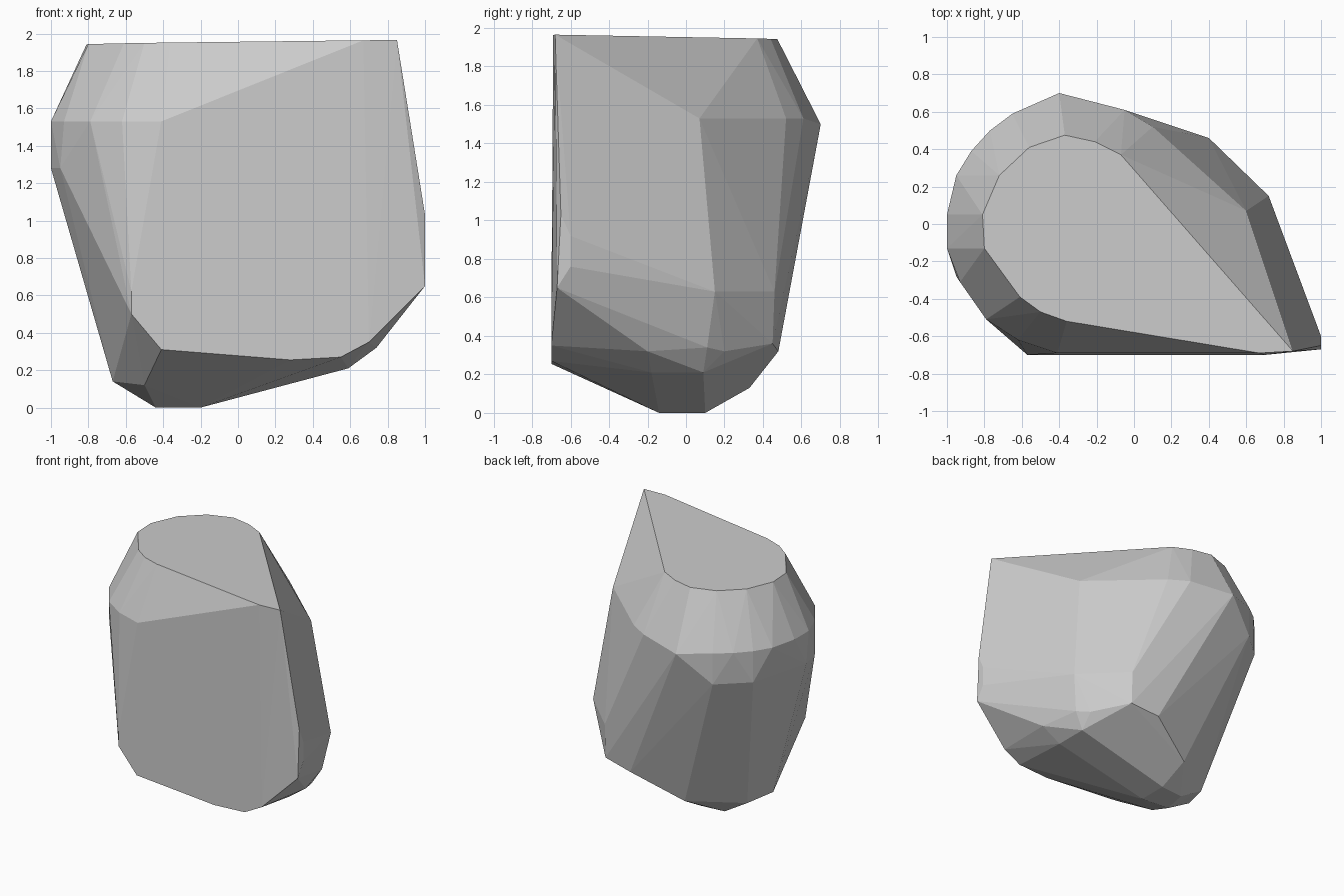
import bpy
import bmesh
import math

old = bpy.data.objects.get("Cube")
if old:
    bpy.data.objects.remove(old, do_unlink=True)


def make_material(name, colour):
    """One flat colour for viewport and render."""
    material = bpy.data.materials.new(name)
    material.use_nodes = True
    material.diffuse_color = colour
    shader = material.node_tree.nodes["Principled BSDF"]
    shader.inputs["Base Color"].default_value = colour
    return material


def level(height, corners):
    """Corners that share one height."""
    return [(x, y, height) for x, y in corners]


def top_height(x, y):
    """The cut top rises gently toward the pointed front corner."""
    return 1.95 + .01 * (x - y)


# Flat top cut, a teardrop outline with its point at the front
top_outline = [
    (-.81, .05), (-.8, -.13), (-.61, -.39), (-.5, -.47), (-.36, -.52),
    (.67, -.69), (.85, -.68), (-.07, .37), (-.21, .44), (-.37, .475),
    (-.56, .41), (-.72, .26),
]
top_cut = [(x, y, top_height(x, y)) for x, y in top_outline]

# Shoulder where the chipped bevel meets the sides
shoulder = level(1.53, [
    (-1, .05), (-1, -.13), (-.93, -.31), (-.79, -.51), (-.62, -.62),
    (-.41, -.69), (-.95, .26), (-.87, .39), (-.77, .5), (-.65, .59),
    (-.05, .61), (.1, .52), (.6, .07),
]) + [(-.4, .7, 1.5)]

# Lower edge of the rounded side
belly = level(1.28, [(-1, -.1), (-.95, -.28), (-.87, .39), (-.65, .59)])

# Pointed right corner and the rear flank
flank = [
    (1, -.65, 1.03), (1, -.6, .92), (1, -.6, .76), (1, -.67, .65),
    (.72, .15, .63), (.4, .46, .63),
]

# Lower border of the flat front wall
front_border = [(x, -.7, z) for x, z in [
    (-.57, .62), (-.57, .5), (-.41, .31), (.28, .255), (.55, .27), (.7, .35),
]]

# Undercut chips and the small foot
undercut = [
    (.74, -.2, .32), (.67, .11, .34), (.6, .2, .32), (.4, .45, .36),
    (.16, .48, .32), (.59, -.18, .21), (.59, .09, .21), (-.22, .33, .13),
    (-.67, -.15, .14), (-.5, -.38, .12), (-.6, .08, .12),
]
foot = level(0, [(-.2, -.14), (-.44, -.12), (-.4, .08), (-.2, .1)])

# Wrap the chipped corners in a faceted skin
bm = bmesh.new()
for group in (top_cut, shoulder, belly, flank, front_border, undercut, foot):
    for corner in group:
        bm.verts.new(corner)
hull = bmesh.ops.convex_hull(bm, input=bm.verts[:])
spare = set(hull["geom_interior"]) | set(hull["geom_unused"])
loose = [item for item in spare if isinstance(item, bmesh.types.BMVert)]
bmesh.ops.delete(bm, geom=loose, context="VERTS")

# Join nearly level triangles into broad facets
bmesh.ops.dissolve_limit(
    bm, angle_limit=math.radians(1), verts=bm.verts[:], edges=bm.edges[:])
bmesh.ops.recalc_face_normals(bm, faces=bm.faces[:])

mesh = bpy.data.meshes.new("rock")
bm.to_mesh(mesh)
bm.free()
mesh.materials.append(make_material("stone grey", (.6, .6, .6, 1)))
rock = bpy.data.objects.new("rock", mesh)
bpy.context.collection.objects.link(rock)
